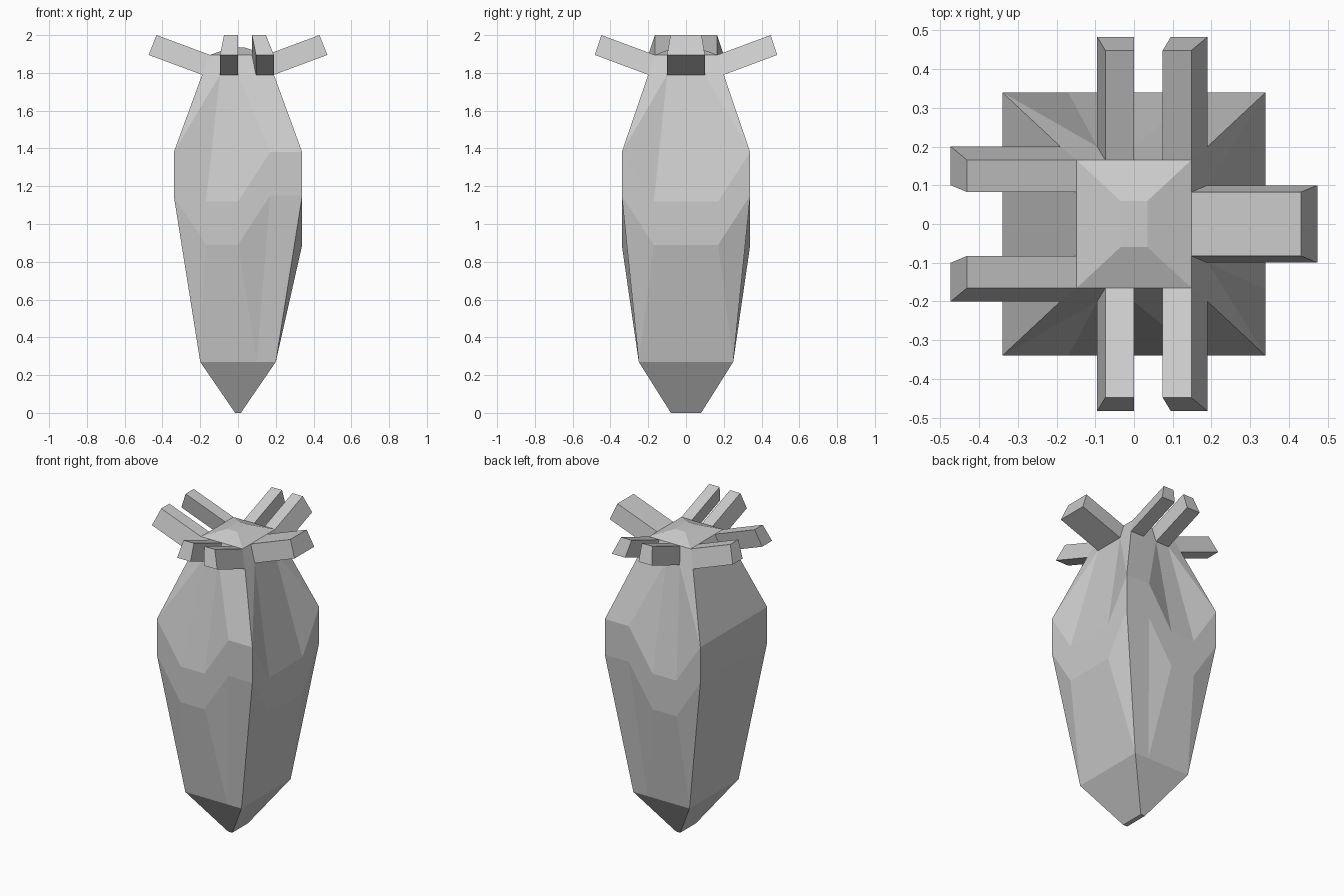
import bpy
import bmesh

cube = bpy.data.objects.get("Cube")
if cube:
    bpy.data.objects.remove(cube)

grey = bpy.data.materials.new("plain_grey")
grey.use_nodes = True
grey.diffuse_color = (0.6, 0.6, 0.6, 1)
grey.node_tree.nodes["Principled BSDF"].inputs["Base Color"].default_value = (0.6, 0.6, 0.6, 1)


def finish(bm, name):
    bmesh.ops.recalc_face_normals(bm, faces=bm.faces)
    mesh = bpy.data.meshes.new(name)
    bm.to_mesh(mesh)
    bm.free()
    mesh.materials.append(grey)
    obj = bpy.data.objects.new(name, mesh)
    bpy.context.collection.objects.link(obj)
    return obj


# Square loop with four segments per side, starting at the front right corner
steps = [-1, -0.5, 0, 0.5]
loop = ([(s, -1) for s in steps] + [(1, s) for s in steps]
        + [(-s, 1) for s in steps] + [(-1, -s) for s in steps])
COUNT = len(loop)
drooped = {1, 2, 5, 6, 7, 10, 11}   # loop points where the belly sags
DROOP = 0.26

# Half width, half depth, height, whether the row sags
rows = [
    (0.015, 0.08, 0.0, False),
    (0.20, 0.25, 0.27, False),
    (0.34, 0.34, 1.15, True),
    (0.34, 0.34, 1.38, True),
    (0.19, 0.20, 1.79, False),
    (0.148, 0.165, 1.895, False),
    (0.035, 0.06, 1.935, False),
]
COLLAR = 4


def row_point(row, i):
    w, d, z, sags = rows[row]
    fx, fy = loop[i % COUNT]
    if sags and i % COUNT in drooped:
        z -= DROOP
    return (w * fx, d * fy, z)


# Faceted body
bm = bmesh.new()
grid = [[bm.verts.new(row_point(r, i)) for i in range(COUNT)] for r in range(len(rows))]
for r, (low, high) in enumerate(zip(grid, grid[1:])):
    for i in range(COUNT):
        j = (i + 1) % COUNT
        a, b, c, d = low[i], low[j], high[j], high[i]
        step = (i in drooped) != (j in drooped)
        if not step or rows[r][3] == rows[r + 1][3]:
            bm.faces.new((a, b, c, d))
        elif i in drooped:
            bm.faces.new((a, b, d))
            bm.faces.new((b, c, d))
        else:
            bm.faces.new((a, b, c))
            bm.faces.new((a, c, d))
bm.faces.new(grid[0][::-1])
bm.faces.new(grid[-1])
finish(bm, "body")


# Slanted bars pushed outward from the collar
def petal(name, start, end, shift):
    bm = bmesh.new()
    inner = [row_point(COLLAR, start), row_point(COLLAR, end),
             row_point(COLLAR + 1, end), row_point(COLLAR + 1, start)]
    near = [bm.verts.new(p) for p in inner]
    far = [bm.verts.new([p[k] + shift[k] for k in range(3)]) for p in inner]
    bm.faces.new(far)
    for k in range(4):
        n = (k + 1) % 4
        bm.faces.new((near[k], near[n], far[n], far[k]))
    finish(bm, name)


OUT, LIFT = 0.283, 0.105
petal("front_petal_right", 1, 2, (0, -OUT, LIFT))
petal("front_petal_left", 3, 4, (0, -OUT, LIFT))
petal("left_petal", 5, 7, (OUT, 0, LIFT))
petal("back_petal_left", 8, 9, (0, OUT, LIFT))
petal("back_petal_right", 10, 11, (0, OUT, LIFT))
petal("right_petal_back", 12, 13, (-OUT, 0, LIFT))
petal("right_petal_front", 15, 16, (-OUT, 0, LIFT))
